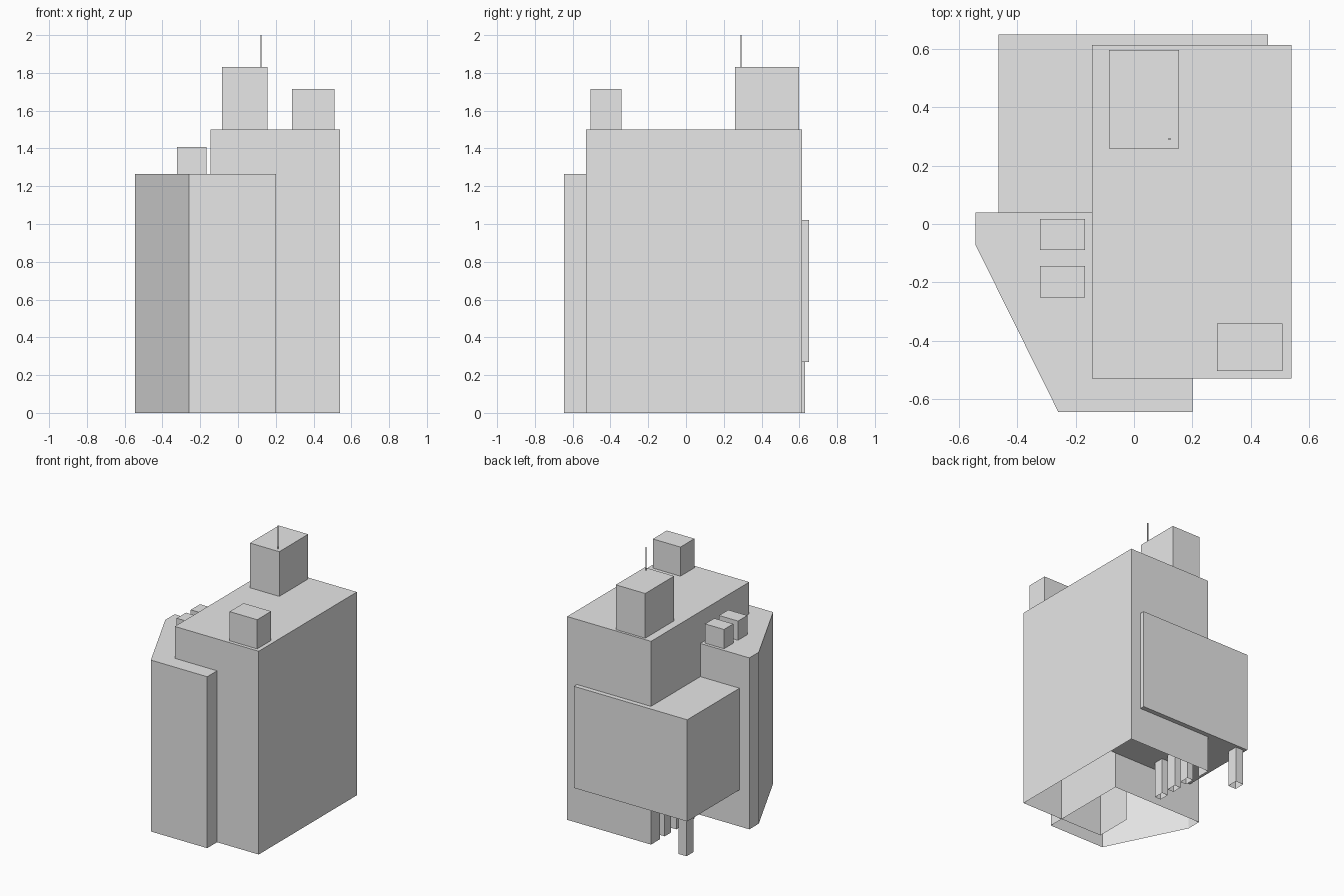
import bpy
import bmesh

old = bpy.data.objects.get("Cube")
if old:
    bpy.data.objects.remove(old, do_unlink=True)

grey = bpy.data.materials.new("plain_grey")
grey.use_nodes = True
grey.diffuse_color = (0.8, 0.8, 0.8, 1)
grey.node_tree.nodes["Principled BSDF"].inputs["Base Color"].default_value = (0.8, 0.8, 0.8, 1)


def finish(name, bm):
    mesh = bpy.data.meshes.new(name)
    bm.to_mesh(mesh)
    bm.free()
    mesh.materials.append(grey)
    obj = bpy.data.objects.new(name, mesh)
    bpy.context.collection.objects.link(obj)
    return obj


def prism(name, outline, z0, z1, floor=False, roof=True, closed=True):
    """Upright walls over a counter-clockwise outline, with optional caps."""
    bm = bmesh.new()
    low = [bm.verts.new((x, y, z0)) for x, y in outline]
    high = [bm.verts.new((x, y, z1)) for x, y in outline]
    count = len(outline)
    for i in range(count if closed else count - 1):
        j = (i + 1) % count
        bm.faces.new((low[i], low[j], high[j], high[i]))
    if roof:
        bm.faces.new(high)
    if floor:
        bm.faces.new(low[::-1])
    return finish(name, bm)


def box(name, x0, x1, y0, y1, z0, z1, floor=False):
    return prism(name, [(x0, y0), (x1, y0), (x1, y1), (x0, y1)], z0, z1, floor)


LEFT, RIGHT, FRONT, BACK = -0.145, 0.54, -0.53, 0.615
SOFFIT, LOW_ROOF, HIGH_ROOF = 0.27, 1.265, 1.5

# Main tower, with a ground storey open along part of one side
box("tower", LEFT, RIGHT, FRONT, BACK, SOFFIT, HIGH_ROOF)
prism("tower_ground_walls",
      [(LEFT, -0.25), (LEFT, FRONT), (RIGHT, FRONT),
       (RIGHT, BACK), (LEFT, BACK), (LEFT, 0.51)],
      0, SOFFIT, roof=False, closed=False)

# Lower front block with its slanted corner
prism("front_block",
      [(-0.545, 0.04), (-0.545, -0.07), (-0.26, -0.645), (0.2, -0.645), (0.2, 0.04)],
      0, LOW_ROOF)

# Raised rear wing on a corner pillar
box("rear_wing", -0.465, 0.46, 0.04, 0.65, SOFFIT, 1.02, floor=True)
box("corner_pillar", -0.445, -0.38, 0.55, 0.63, 0, SOFFIT)

# Columns along the open side
for i in range(3):
    y = 0.11 + i * 0.135
    box(f"column_{i + 1}", LEFT, LEFT + 0.05, y, y + 0.075, 0, SOFFIT)

# Roof boxes and mast
box("stair_house", -0.085, 0.155, 0.26, 0.597, HIGH_ROOF, 1.83)
box("lift_house", 0.285, 0.51, -0.505, -0.342, HIGH_ROOF, 1.715)
for name, y in (("rear_vent", -0.09), ("front_vent", -0.253)):
    box(name, -0.323, -0.168, y, y + 0.108, LOW_ROOF, 1.407)
box("mast", 0.119, 0.125, 0.289, 0.295, 1.83, 2.0)
